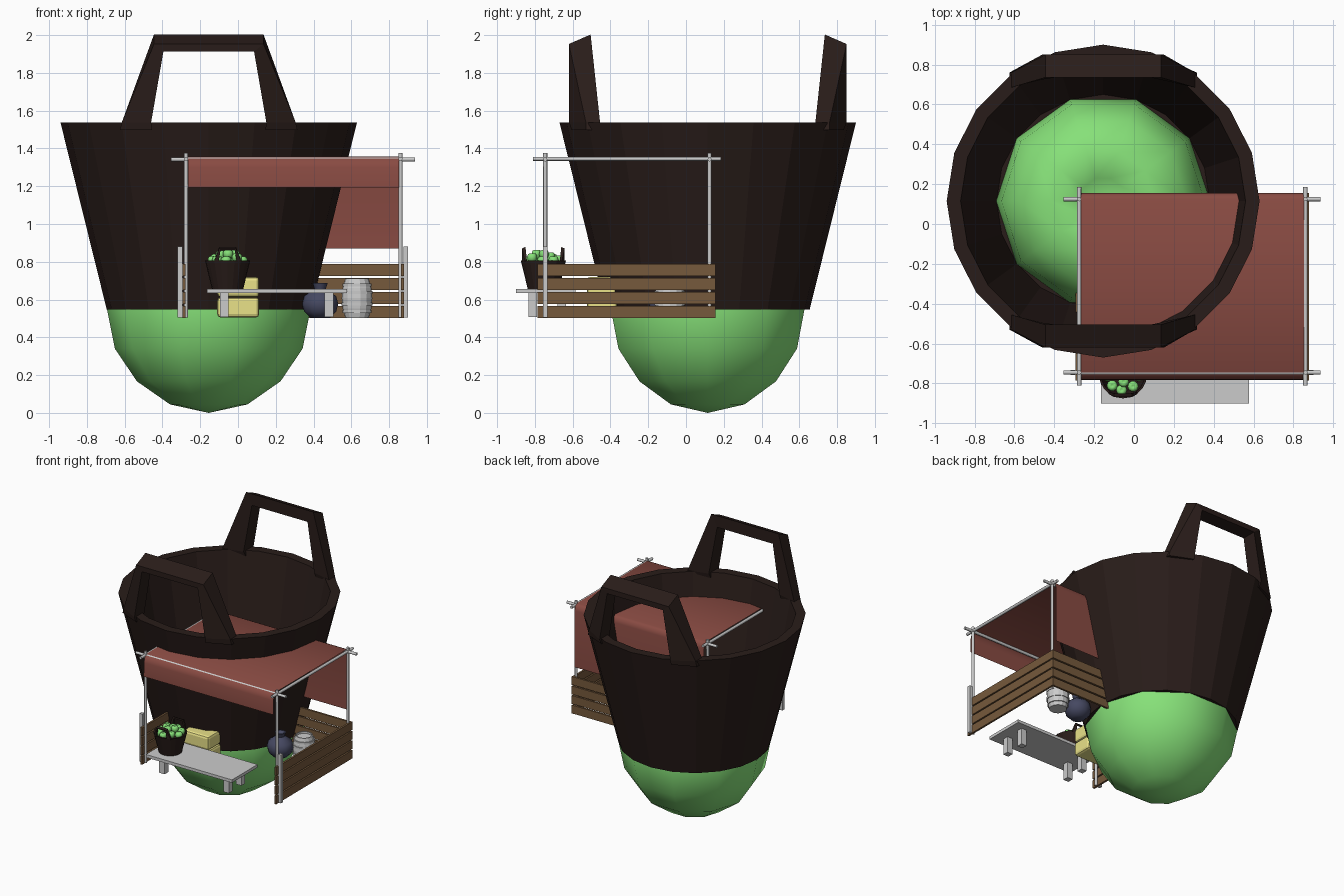
import bpy, bmesh, math, random
from mathutils import Vector

if "Cube" in bpy.data.objects:
    bpy.data.objects.remove(bpy.data.objects["Cube"])

random.seed(4)


def mat(name, c):
    m = bpy.data.materials.new(name)
    m.diffuse_color = (*c, 1)
    m.use_nodes = True
    m.node_tree.nodes["Principled BSDF"].inputs["Base Color"].default_value = m.diffuse_color
    return m


DARK = mat("dark_wood", (0.022, 0.012, 0.010))
GREEN = mat("apple_green", (0.24, 0.75, 0.19))
RED = mat("red_cloth", (0.25, 0.07, 0.055))
WOOD = mat("plank_wood", (0.18, 0.10, 0.045))
STRAW = mat("straw", (0.82, 0.76, 0.25))
BLUE = mat("blue_clay", (0.06, 0.065, 0.12))


def finish(bm, name, m=None, smooth=None, fix=True):
    if fix:
        bmesh.ops.recalc_face_normals(bm, faces=bm.faces)
    me = bpy.data.meshes.new(name)
    bm.to_mesh(me)
    bm.free()
    ob = bpy.data.objects.new(name, me)
    bpy.context.collection.objects.link(ob)
    if m:
        me.materials.append(m)
    if smooth:
        bpy.ops.object.select_all(action='DESELECT')
        ob.select_set(True)
        bpy.context.view_layer.objects.active = ob
        bpy.ops.object.shade_smooth_by_angle(angle=math.radians(smooth))
    return ob


def lathe(name, prof, sides, loc, s=1, m=None, smooth=None):
    """Revolve (radius, height) points about z."""
    bm = bmesh.new()
    vs = [bm.verts.new((r, 0, z)) for r, z in prof]
    es = [bm.edges.new(p) for p in zip(vs, vs[1:])]
    bmesh.ops.spin(bm, geom=vs + es, cent=(0, 0, 0), axis=(0, 0, 1),
                   angle=math.tau, steps=sides, use_duplicate=False)
    bmesh.ops.remove_doubles(bm, verts=bm.verts, dist=1e-4)
    bmesh.ops.scale(bm, vec=(s, s, s), verts=bm.verts)
    bmesh.ops.translate(bm, vec=loc, verts=bm.verts)
    return finish(bm, name, m, smooth)


def box(name, x, y, z, m=None, bevel=0):
    """Box from three (min, max) ranges."""
    bm = bmesh.new()
    bmesh.ops.create_cube(bm, size=1)
    for v in bm.verts:
        v.co = [(a + b) / 2 + c * (b - a) for (a, b), c in zip((x, y, z), v.co)]
    if bevel:
        bmesh.ops.bevel(bm, geom=bm.edges[:], offset=bevel, segments=2,
                        profile=0.5, affect='EDGES')
    return finish(bm, name, m)


def pole(name, a, b, r=0.011):
    a, b = Vector(a), Vector(b)
    bm = bmesh.new()
    bmesh.ops.create_cone(bm, cap_ends=True, segments=8, radius1=r, radius2=r,
                          depth=(b - a).length)
    q = (b - a).to_track_quat('Z', 'Y')
    for v in bm.verts:
        v.co = q @ v.co + (a + b) / 2
    return finish(bm, name, None, 50)


APPLE = [(0, -0.545), (0.205, -0.5), (0.38, -0.378), (0.497, -0.205), (0.538, 0),
         (0.51, 0.2), (0.42, 0.36), (0.26, 0.43), (0.12, 0.40), (0, 0.31)]
BUCKET = [(0, 0), (0.54, 0), (0.785, 0.99), (0.715, 0.99), (0.535, 0.01), (0, 0.01)]


def basket(name, loc, s):
    lathe(name, BUCKET, 20, loc, s, DARK)
    # handle stations: (outer x, z), (inner x, z), near y, far y
    half = [((0.47, 0.95), (0.30, 0.95), 0.57, 0.645, 0.63, 0.72, 0),
            ((0.46, 0.99), (0.305, 0.99), 0.57, 0.645, 0.61, 0.735, 0),
            ((0.29, 1.455), (0.24, 1.365), 0.62, 0.735, 0.62, 0.735, 0.05)]
    for side, tag in ((-1, "front"), (1, "back")):
        bm = bmesh.new()
        rings = []
        for sx, st in [(-1, h) for h in half] + [(1, h) for h in half[::-1]]:
            (ox, oz), (ix, iz), a, b, c, d, drop = st
            pts = [(ox, a, oz), (ox, b, oz - drop), (ix, d, iz), (ix, c, iz)]
            rings.append([bm.verts.new((Vector((sx * x, side * y, z)) * s) + Vector(loc))
                          for x, y, z in pts])
        for p, q in zip(rings, rings[1:]):
            for i in range(4):
                j = (i + 1) % 4
                bm.faces.new((p[i], p[j], q[j], q[i]))
        bm.faces.new(rings[0])
        bm.faces.new(rings[-1])
        finish(bm, f"{name}_handle_{tag}", DARK)


# giant bucket with the big apple in its base
basket("big_bucket", (-0.155, 0.115, 0.548), 1)
lathe("big_apple", APPLE, 10, (-0.155, 0.115, 0.545), 1, GREEN, 60)

# small basket of apples on the table
bx, by = -0.055, -0.755
basket("small_basket", (bx, by, 0.656), 0.153)
for n, ring, z in ((8, 0.078, 0.812), (4, 0.036, 0.832)):
    for i in range(n):
        t = math.tau * i / n + random.uniform(-0.15, 0.15)
        lathe("small_apple", APPLE, 10, (bx + ring * math.cos(t), by + ring * math.sin(t),
              z + random.uniform(-0.008, 0.012)), 0.051, GREEN, 60)

# table
box("table_top", (-0.165, 0.578), (-0.9, -0.585), (0.634, 0.657))
for x in (-0.072, 0.482):
    for y in (-0.812, -0.657):
        box("table_leg", (x - 0.023, x + 0.023), (y - 0.023, y + 0.023), (0.508, 0.635))

# stall frame
X, Y = (-0.275, 0.86), (-0.745, 0.125)
for x in X:
    for y in Y:
        pole("frame_post", (x, y, 0.505), (x, y, 1.375))
    pole("side_rail", (x, -0.81, 1.345), (x, 0.185, 1.345))
for y in Y:
    pole("cross_rail", (-0.355, y, 1.342), (0.937, y, 1.342))

# cloth awning draped over the rails
prof = [(-0.782, 1.192), (-0.78, 1.30), (-0.77, 1.335), (-0.74, 1.357), (0.125, 1.357),
        (0.148, 1.345), (0.156, 1.31), (0.156, 0.87)]
bm = bmesh.new()
rows = [[bm.verts.new((x, y, z)) for x in (-0.266, 0.852)] for y, z in prof]
for p, q in zip(rows, rows[1:]):
    bm.faces.new((p[0], p[1], q[1], q[0]))
finish(bm, "awning", RED, 60, fix=False)

# plank fence on both sides and the back, with front corner posts
for i in range(4):
    z = (0.502 + 0.0743 * i, 0.566 + 0.0743 * i)
    box("left_plank", (-0.293, -0.278), (-0.785, 0.155), z, WOOD)
    box("right_plank", (0.863, 0.878), (-0.785, 0.155), z, WOOD)
    box("back_plank", (-0.28, 0.865), (0.138, 0.153), z, WOOD)
for x in (-0.307, 0.888):
    box("corner_post", (x - 0.012, x + 0.012), (-0.757, -0.733), (0.505, 0.882))

# straw bales
for z in (0.505, 0.613):
    box("straw_bale", (-0.11, 0.112), (-0.525, -0.365), (z, z + 0.107), STRAW, 0.018)

# round clay jar
lathe("clay_jar", [(0, 0), (0.05, 0), (0.085, 0.035), (0.096, 0.075), (0.085, 0.115),
                   (0.045, 0.145), (0.03, 0.155), (0.04, 0.185), (0.03, 0.185), (0, 0.15)],
      12, (0.435, -0.1, 0.502), 1, BLUE, 50)

# barrel with hoops
at = (0.63, -0.085, 0.502)
lathe("barrel", [(0, 0), (0.062, 0), (0.076, 0.05), (0.081, 0.105), (0.076, 0.16),
                 (0.062, 0.21), (0.054, 0.21), (0.054, 0.195), (0, 0.195)], 14, at)
for z, r in ((0.035, 0.073), (0.075, 0.079), (0.135, 0.079), (0.175, 0.073)):
    lathe("barrel_hoop", [(r - 0.006, z - 0.008), (r + 0.004, z - 0.008),
                          (r + 0.004, z + 0.008), (r - 0.006, z + 0.008)], 14, at)
